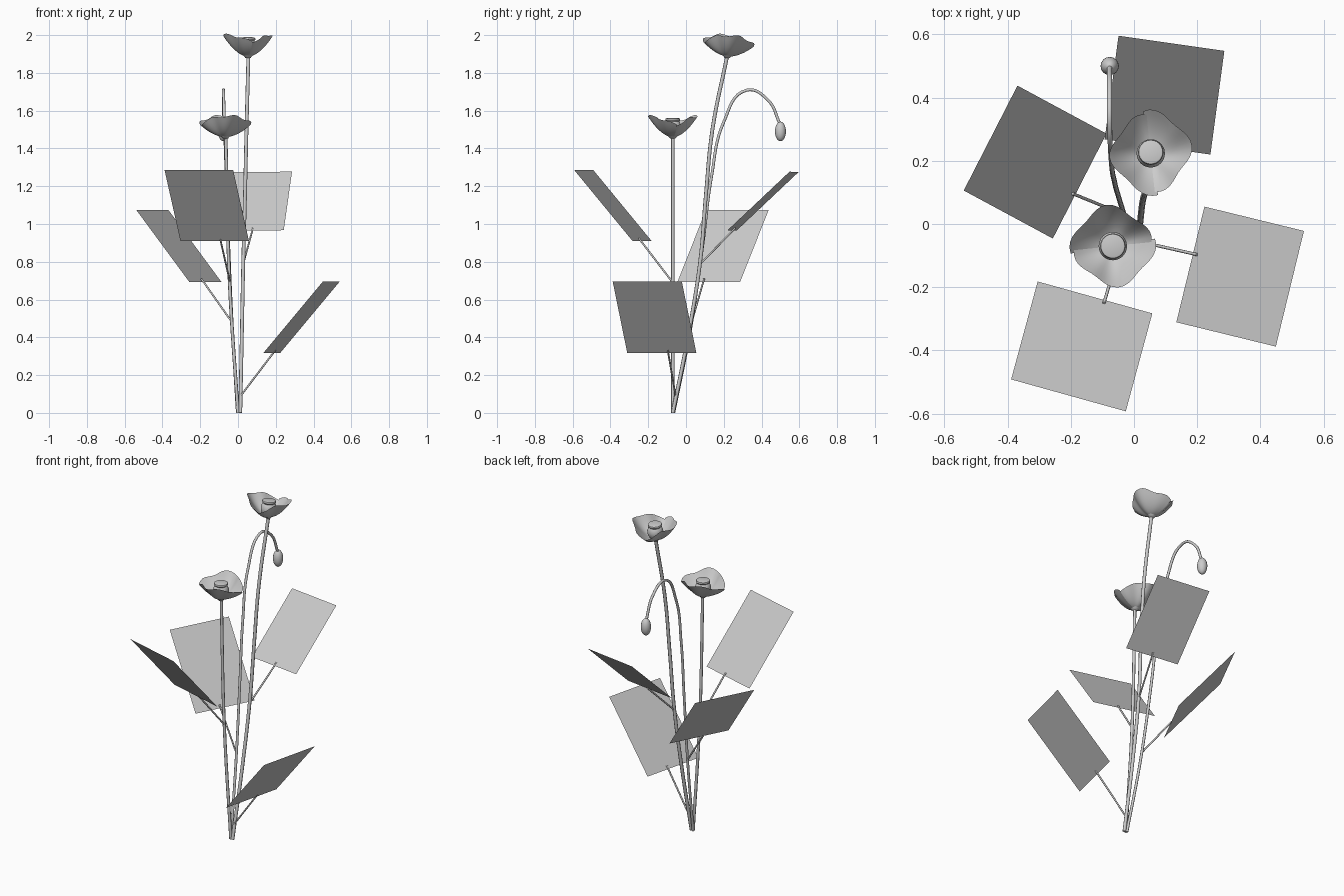
import bpy, bmesh, math
from mathutils import Vector, Matrix

if "Cube" in bpy.data.objects:
    bpy.data.objects.remove(bpy.data.objects["Cube"])


def mesh_object(name, verts, faces, smooth=True):
    me = bpy.data.meshes.new(name)
    me.from_pydata(verts, [], faces)
    ob = bpy.data.objects.new(name, me)
    bpy.context.collection.objects.link(ob)
    bm = bmesh.new()
    bm.from_mesh(me)
    bmesh.ops.remove_doubles(bm, verts=bm.verts, dist=1e-5)
    bm.to_mesh(me)
    bm.free()
    if smooth:
        bpy.ops.object.select_all(action='DESELECT')
        bpy.context.view_layer.objects.active = ob
        ob.select_set(True)
        bpy.ops.object.shade_smooth_by_angle(angle=math.radians(45))
    return ob


def tube(name, points, radius):
    cu = bpy.data.curves.new(name, 'CURVE')
    cu.dimensions = '3D'
    cu.bevel_depth = radius
    cu.bevel_resolution = 2
    cu.use_fill_caps = True
    cu.resolution_u = 8
    sp = cu.splines.new('BEZIER')
    sp.bezier_points.add(len(points) - 1)
    for bp, p in zip(sp.bezier_points, points):
        bp.co = p
        bp.handle_left_type = bp.handle_right_type = 'AUTO'
    ob = bpy.data.objects.new(name, cu)
    bpy.context.collection.objects.link(ob)
    bpy.ops.object.select_all(action='DESELECT')
    bpy.context.view_layer.objects.active = ob
    ob.select_set(True)
    bpy.ops.object.convert(target='MESH')
    return ob


def lathe(name, profile, matrix, n=24):
    verts = [(r * math.cos(2 * math.pi * i / n), r * math.sin(2 * math.pi * i / n), z)
             for r, z in profile for i in range(n)]
    faces = [(j * n + i, j * n + (i + 1) % n, (j + 1) * n + (i + 1) % n, (j + 1) * n + i)
             for j in range(len(profile) - 1) for i in range(n)]
    ob = mesh_object(name, verts, faces)
    ob.matrix_world = matrix
    return ob


def petal(name, matrix, angle):
    # half-bowl whose rim is highest in the middle and twists at its ends
    nu, nv = 24, 8
    verts = []
    for i in range(nu + 1):
        u = -1 + 2 * i / nu
        az = angle + u * math.radians(92)
        rim_r = 0.122 + 0.010 * math.cos(u * 7) + 0.006 * u
        rim_h = 0.112 - 0.05 * u * u + 0.006 * math.sin(u * 9)
        for j in range(nv + 1):
            t = j / nv
            r = 0.012 + (rim_r - 0.012) * t
            z = rim_h * (0.3 * t + 0.7 * t * t)
            verts.append((r * math.cos(az), r * math.sin(az), z))
    w = nv + 1
    faces = [(i * w + j, i * w + j + 1, (i + 1) * w + j + 1, (i + 1) * w + j)
             for i in range(nu) for j in range(nv)]
    ob = mesh_object(name, verts, faces)
    ob.matrix_world = matrix


def flower(name, loc, tilt, turn):
    m = Matrix.Translation(loc) @ Matrix.Rotation(tilt, 4, 'X')
    for k in range(2):
        petal(f"{name}_petal_{k + 1}", m, math.radians(turn + 180 * k))
    lathe(name + "_seed_pod", [(0, -0.01), (0.014, -0.008), (0.03, 0.012), (0.043, 0.035),
                               (0.045, 0.055), (0.038, 0.078), (0.034, 0.082), (0.040, 0.09),
                               (0.038, 0.098), (0.032, 0.1), (0, 0.1)], m)


# stems
tube("tall_stem", [(0.012, -0.07, 0), (0.02, 0.01, 0.4), (0.028, 0.075, 0.8), (0.037, 0.105, 1.15),
                   (0.045, 0.14, 1.5), (0.055, 0.217, 1.885)], 0.010)
tube("low_stem", [(0, -0.07, 0), (-0.045, -0.07, 0.7), (-0.065, -0.07, 1.47)], 0.009)
tube("bud_stem", [(-0.003, -0.065, 0), (-0.03, 0.025, 0.45), (-0.05, 0.09, 0.9), (-0.062, 0.135, 1.25),
                  (-0.072, 0.2, 1.54), (-0.077, 0.32, 1.708), (-0.077, 0.435, 1.655),
                  (-0.077, 0.497, 1.53)], 0.008)

# blooms and drooping bud
flower("tall_flower", (0.053, 0.218, 1.887), -0.10, 8)
flower("low_flower", (-0.067, -0.07, 1.46), 0, 98)
bud = [(0.029 * math.sin(math.pi * i / 12), -0.052 * math.cos(math.pi * i / 12)) for i in range(13)]
lathe("bud", bud, Matrix.Translation((-0.077, 0.5, 1.49)), 16)

# flat leaves: two lower corners, rise vector, then petiole start and end
leaves = [
    ("back_leaf", (-0.093, 0.268, 0.965), (0.242, 0.22, 0.967), (0.044, 0.328, 0.31),
     (0.028, 0.077, 0.79), (0.08, 0.262, 0.98)),
    ("left_leaf", (-0.087, 0.286, 0.692), (-0.257, -0.046, 0.692), (-0.282, 0.152, 0.383),
     (-0.032, 0.03, 0.48), (-0.194, 0.096, 0.71)),
    ("front_leaf", (-0.305, -0.182, 0.91), (0.058, -0.283, 0.91), (-0.084, -0.31, 0.377),
     (-0.042, -0.07, 0.69), (-0.095, -0.25, 0.925)),
    ("right_leaf", (0.223, 0.055, 0.317), (0.134, -0.311, 0.317), (0.315, -0.077, 0.378),
     (0.014, -0.055, 0.09), (0.2, -0.097, 0.335)),
]
for name, a, b, rise, start, end in leaves:
    a, b, rise = Vector(a), Vector(b), Vector(rise)
    mesh_object(name, [a, b, b + rise, a + rise], [(0, 1, 2, 3)], smooth=False)
    tube(name + "_stalk", [start, end], 0.005)
